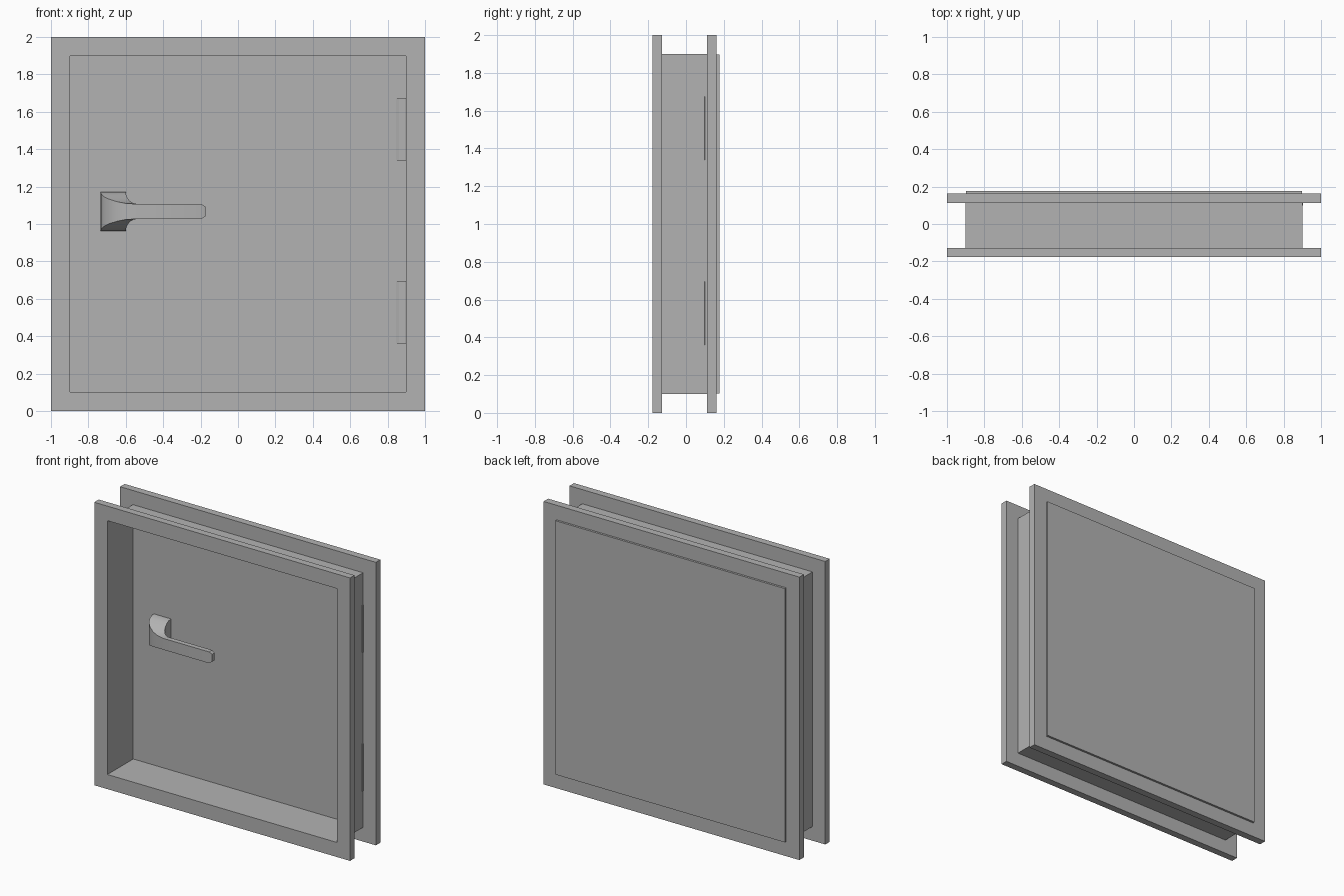
import bpy, bmesh

cube = bpy.data.objects.get("Cube")
if cube:
    bpy.data.objects.remove(cube, do_unlink=True)

grey = bpy.data.materials.new("plain grey")
grey.use_nodes = True
colour = (0.45, 0.45, 0.45, 1)
grey.diffuse_color = colour
grey.node_tree.nodes["Principled BSDF"].inputs["Base Color"].default_value = colour


def finish(name, bm):
    bmesh.ops.recalc_face_normals(bm, faces=bm.faces)
    mesh = bpy.data.meshes.new(name)
    bm.to_mesh(mesh)
    bm.free()
    mesh.materials.append(grey)
    obj = bpy.data.objects.new(name, mesh)
    bpy.context.collection.objects.link(obj)
    return obj


def loft(name, sections):
    """Skin a row of matching closed sections and cap both ends."""
    bm = bmesh.new()
    rings = [[bm.verts.new(p) for p in s] for s in sections]
    n = len(rings[0])
    for a, b in zip(rings, rings[1:]):
        for i in range(n):
            j = (i + 1) % n
            bm.faces.new((a[i], a[j], b[j], b[i]))
    bm.faces.new(rings[0])
    bm.faces.new(rings[-1])
    return finish(name, bm)


def square(half, y):
    return [(sx * half, y, 1 + sz * half)
            for sx, sz in ((-1, -1), (1, -1), (1, 1), (-1, 1))]


def square_ring(name, outer, inner, y0, y1):
    """Square frame around the opening, centred at height 1."""
    bm = bmesh.new()
    loops = [[bm.verts.new(p) for p in square(h, y)]
             for h, y in ((outer, y0), (outer, y1), (inner, y1), (inner, y0))]
    for a, b in zip(loops, loops[1:] + loops[:1]):
        for i in range(4):
            j = (i + 1) % 4
            bm.faces.new((a[i], a[j], b[j], b[i]))
    return finish(name, bm)


# Two flanges joined by a thin wall sleeve
OPENING = 0.897
square_ring("front_flange", 1.0, OPENING, -0.177, -0.127)
square_ring("back_flange", 1.0, OPENING, 0.111, 0.162)
square_ring("wall_sleeve", 0.9, OPENING, -0.127, 0.111)

# Door leaf, standing slightly proud of the back flange
loft("door_leaf", [square(OPENING, 0.111), square(OPENING, 0.177)])

# Hinges: bevelled strips on the inside of the door
hinge_profile = [(0.845, 0.115), (0.845, 0.106), (0.861, 0.096),
                 (0.893, 0.096), (0.904, 0.1), (0.904, 0.115)]
for name, z0, z1 in (("lower_hinge", 0.36, 0.695), ("upper_hinge", 1.34, 1.675)):
    loft(name, [[(x, y, z) for x, y in hinge_profile] for z in (z0, z1)])

# Lever handle: (outer x, outer y, inner x, inner y, half height)
HANDLE_Z = 1.067
stations = [
    (-0.735, 0.112, -0.600, 0.112, 0.105),
    (-0.735, 0.085, -0.600, 0.085, 0.104),
    (-0.732, 0.060, -0.599, 0.062, 0.094),
    (-0.718, 0.030, -0.595, 0.040, 0.080),
    (-0.690, 0.003, -0.587, 0.020, 0.066),
    (-0.650, -0.022, -0.575, 0.004, 0.053),
    (-0.605, -0.038, -0.560, -0.006, 0.044),
    (-0.550, -0.045, -0.540, -0.010, 0.040),
    (-0.195, -0.045, -0.195, -0.010, 0.040),
    (-0.175, -0.038, -0.175, -0.012, 0.026),
]
lever = loft("lever_handle", [
    [(ox, oy, HANDLE_Z - h), (ox, oy, HANDLE_Z + h),
     (ix, iy, HANDLE_Z + h), (ix, iy, HANDLE_Z - h)]
    for ox, oy, ix, iy, h in stations])
bpy.ops.object.select_all(action='DESELECT')
lever.select_set(True)
bpy.context.view_layer.objects.active = lever
bpy.ops.object.shade_smooth_by_angle(angle=0.55)
